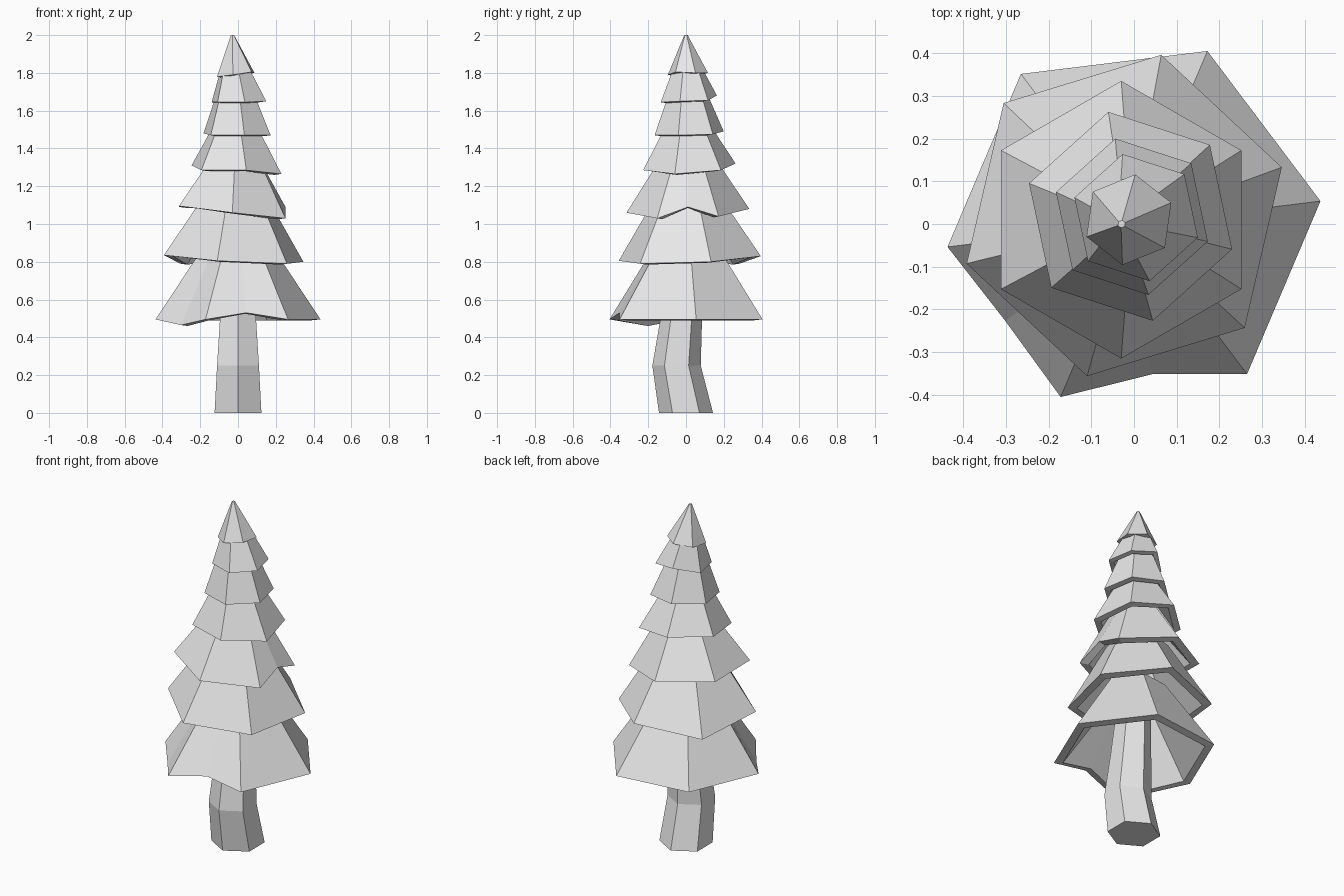
import bpy
import bmesh
from math import cos, sin, radians, floor
from mathutils import Vector

cube = bpy.data.objects.get("Cube")
if cube:
    bpy.data.objects.remove(cube, do_unlink=True)

grey = bpy.data.materials.new("plain_grey")
grey.use_nodes = True
grey.diffuse_color = (0.8, 0.8, 0.8, 1)
grey.node_tree.nodes["Principled BSDF"].inputs["Base Color"].default_value = (0.8, 0.8, 0.8, 1)


def make_object(name, rings):
    """Skin a stack of equal rings and cap both ends."""
    bm = bmesh.new()
    loops = [[bm.verts.new(p) for p in ring] for ring in rings]
    count = len(loops[0])
    for low, high in zip(loops, loops[1:]):
        for i in range(count):
            j = (i + 1) % count
            bm.faces.new((low[i], low[j], high[j], high[i]))
    bm.faces.new(loops[0])
    bm.faces.new(loops[-1])
    bmesh.ops.recalc_face_normals(bm, faces=bm.faces)
    mesh = bpy.data.meshes.new(name)
    bm.to_mesh(mesh)
    bm.free()
    mesh.materials.append(grey)
    obj = bpy.data.objects.new(name, mesh)
    bpy.context.collection.objects.link(obj)
    return obj


def hexagon(center, radius, turn, z, lifts=None, dents=None):
    """Hexagon ring; lifts raise corners, dents add points along the sides."""
    lifts = lifts or [0] * 6
    dents = dents or {}

    def corner(i):
        a = radians(turn + 60 * i)
        return Vector((center[0] + radius * cos(a), center[1] + radius * sin(a),
                       z + lifts[i % 6] / 100))

    ring = []
    for key in sorted(list(range(6)) + list(dents)):
        p = corner(floor(key))
        if key in dents:
            lift, push = dents[key]
            p = (p + corner(floor(key) + 1)) / 2
            p.x = center[0] + (p.x - center[0]) * push
            p.y = center[1] + (p.y - center[1]) * push
            p.z += lift / 100
        ring.append(p)
    return ring


def branch_tier(name, center, radius, turn, z, lifts, top, dents=None, wall=0.05):
    """Hollow skirt: inner ceiling, inner rim, outer rim, top."""
    dents = dents or {}
    flat = {k: (0, 1) for k in dents}
    top_center, top_radius, top_z = top
    make_object(name, [
        hexagon(top_center, top_radius * 0.7, turn, top_z - 0.06, None, flat),
        hexagon(center, radius - wall, turn, z - 0.005, lifts, dents),
        hexagon(center, radius, turn, z, lifts, dents),
        hexagon(top_center, top_radius, turn, top_z, None, flat),
    ])


# Bent trunk
make_object("trunk", [
    hexagon((0, 0), 0.143, 30, 0),
    hexagon((0, -0.05), 0.128, 30, 0.25),
    hexagon((0, -0.025), 0.11, 30, 0.5),
    hexagon((0, 0), 0.09, 30, 0.8),
])

# Branch tiers from the ground up
axis = (-0.015, 0.01)
branch_tier("branches_lowest", (0, 0), 0.44, 7, 0.495, [0] * 6,
            ((0, 0), 0.17, 0.9), {3.5: (-3, 0.99), 4.5: (3.5, 0.93)})
branch_tier("branches_second", (-0.023, 0.02), 0.386, 17, 0.8, [0, 3, -1, 3.5, 0.5, -1],
            (axis, 0.165, 1.16))
branch_tier("branches_third", (-0.03, 0.01), 0.325, 30, 1.06, [-2, 2, 3, 3.5, 0, -3],
            (axis, 0.13, 1.37), {5.5: (5.5, 1)})
branch_tier("branches_fourth", (-0.008, 0.018), 0.25, 42, 1.285, [0, 3.5, 2.5, 0, 0, -2],
            (axis, 0.11, 1.54), wall=0.04)
branch_tier("branches_fifth", (-0.005, 0.017), 0.187, 42, 1.47, [0.5, 2, 1, 0, 0, 0],
            (axis, 0.1, 1.7), wall=0.035)
branch_tier("branches_sixth", (0.005, 0.015), 0.152, 42, 1.645, [1, 3.5, 0, 0, 0, 0.5],
            (axis, 0.08, 1.82), wall=0.03)
branch_tier("tree_tip", (-0.012, 0.01), 0.107, 22, 1.79, [1, 1, 0, -1, 0, 1.5],
            ((-0.029, 0), 0.009, 2), wall=0.03)
